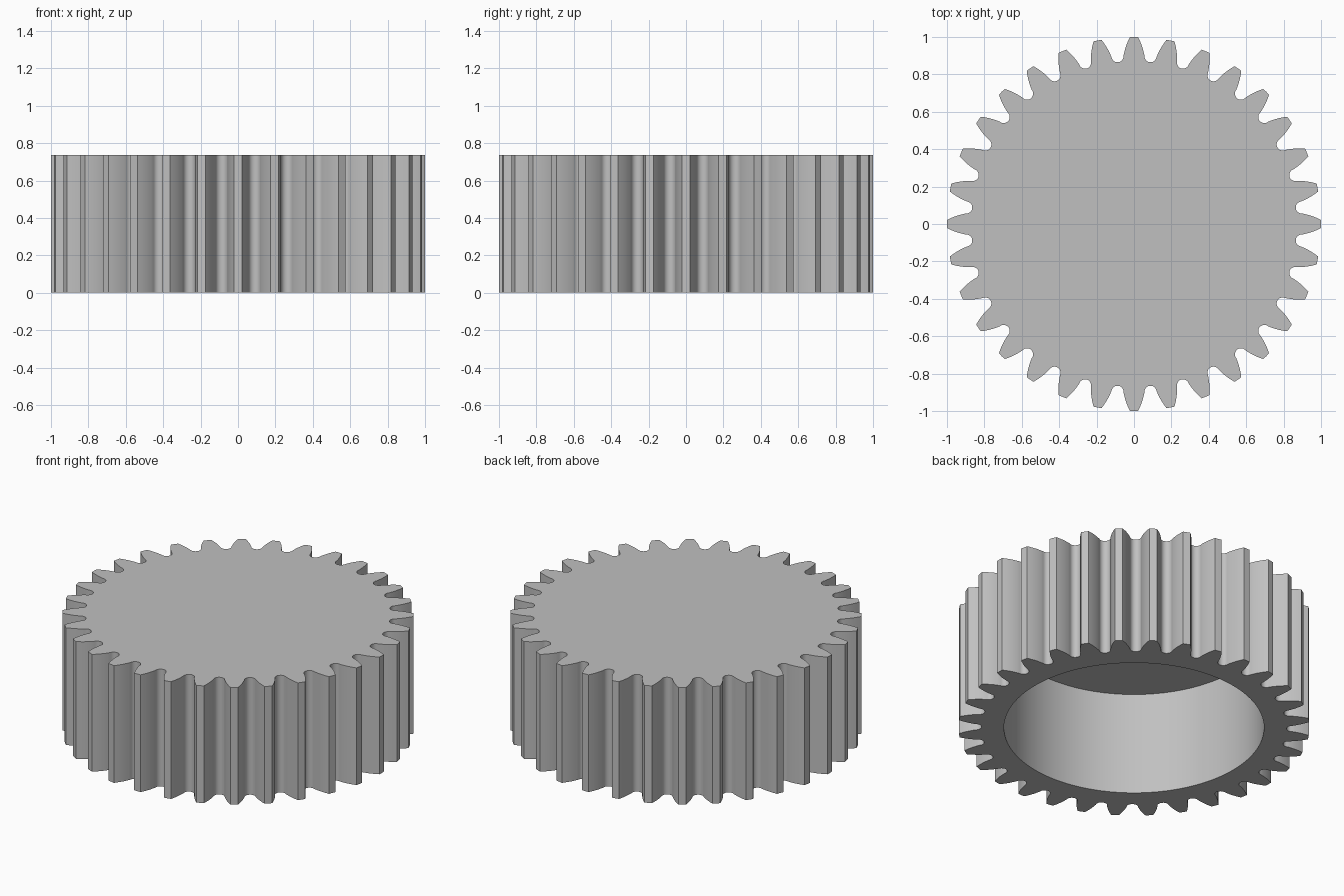
import bpy, bmesh, math

cube = bpy.data.objects.get("Cube")
if cube:
    bpy.data.objects.remove(cube, do_unlink=True)

TEETH = 32
UNIT = 1 / (TEETH / 2 + 1)          # module, so that the tip radius is 1
PITCH_R = UNIT * TEETH / 2
PRESSURE = math.radians(20)
BASE_R = PITCH_R * math.cos(PRESSURE)
ROOT_R, BORE_R = 0.869, 0.741
HEIGHT, DEPTH = 0.737, 0.647
STEP = 2 * math.pi / TEETH


def involute(angle):
    return math.tan(angle) - angle


def half_gap(r):
    """Half the angle of the space between two teeth at radius r."""
    half_tooth = STEP / 4 + involute(PRESSURE) - involute(math.acos(BASE_R / r))
    return STEP / 2 - half_tooth


def gap_profile():
    """One tooth space as (radius, angle) pairs: flank, round root, flank."""
    fillet = 0.0325
    centre = ROOT_R + fillet
    flank = [1 + (centre - 1) * i / 7 for i in range(7)]
    left = [(r, -half_gap(r)) for r in flank]
    root = []
    for i in range(13):
        t = math.pi * i / 12
        x, y = centre - fillet * math.sin(t), -fillet * math.cos(t)
        root.append((math.hypot(x, y), math.atan2(y, x)))
    right = [(r, -a) for r, a in reversed(left)]
    tip = [(1, STEP / 2)]
    return left + root + right + tip


def ring(bm, polar, z):
    return [bm.verts.new((r * math.cos(a), r * math.sin(a), z)) for r, a in polar]


def bridge(bm, lower, upper):
    for i in range(len(lower)):
        j = (i + 1) % len(lower)
        bm.faces.new((lower[i], lower[j], upper[j], upper[i]))


# Toothed outline, with bore points at the same angles
outline = [(r, a + (k + 0.5) * STEP) for k in range(TEETH) for r, a in gap_profile()]
bore = [(BORE_R, a) for r, a in outline]

# Gear: closed top, toothed wall, annular underside and blind bore
bm = bmesh.new()
outer_top = ring(bm, outline, HEIGHT)
outer_bottom = ring(bm, outline, 0)
bore_bottom = ring(bm, bore, 0)
bore_top = ring(bm, bore, DEPTH)
bm.faces.new(outer_top)
bridge(bm, outer_bottom, outer_top)
bridge(bm, bore_bottom, outer_bottom)
bridge(bm, bore_top, bore_bottom)
bm.faces.new(list(reversed(bore_top)))
bmesh.ops.recalc_face_normals(bm, faces=bm.faces)

mesh = bpy.data.meshes.new("spur_gear")
bm.to_mesh(mesh)
bm.free()
gear = bpy.data.objects.new("spur_gear", mesh)
bpy.context.collection.objects.link(gear)

# Plain grey
grey = bpy.data.materials.new("plain_grey")
grey.use_nodes = True
colour = (0.53, 0.53, 0.53, 1)
grey.diffuse_color = colour
grey.node_tree.nodes["Principled BSDF"].inputs["Base Color"].default_value = colour
mesh.materials.append(grey)

bpy.ops.object.select_all(action="DESELECT")
gear.select_set(True)
bpy.context.view_layer.objects.active = gear
bpy.ops.object.shade_smooth_by_angle(angle=math.radians(30))
